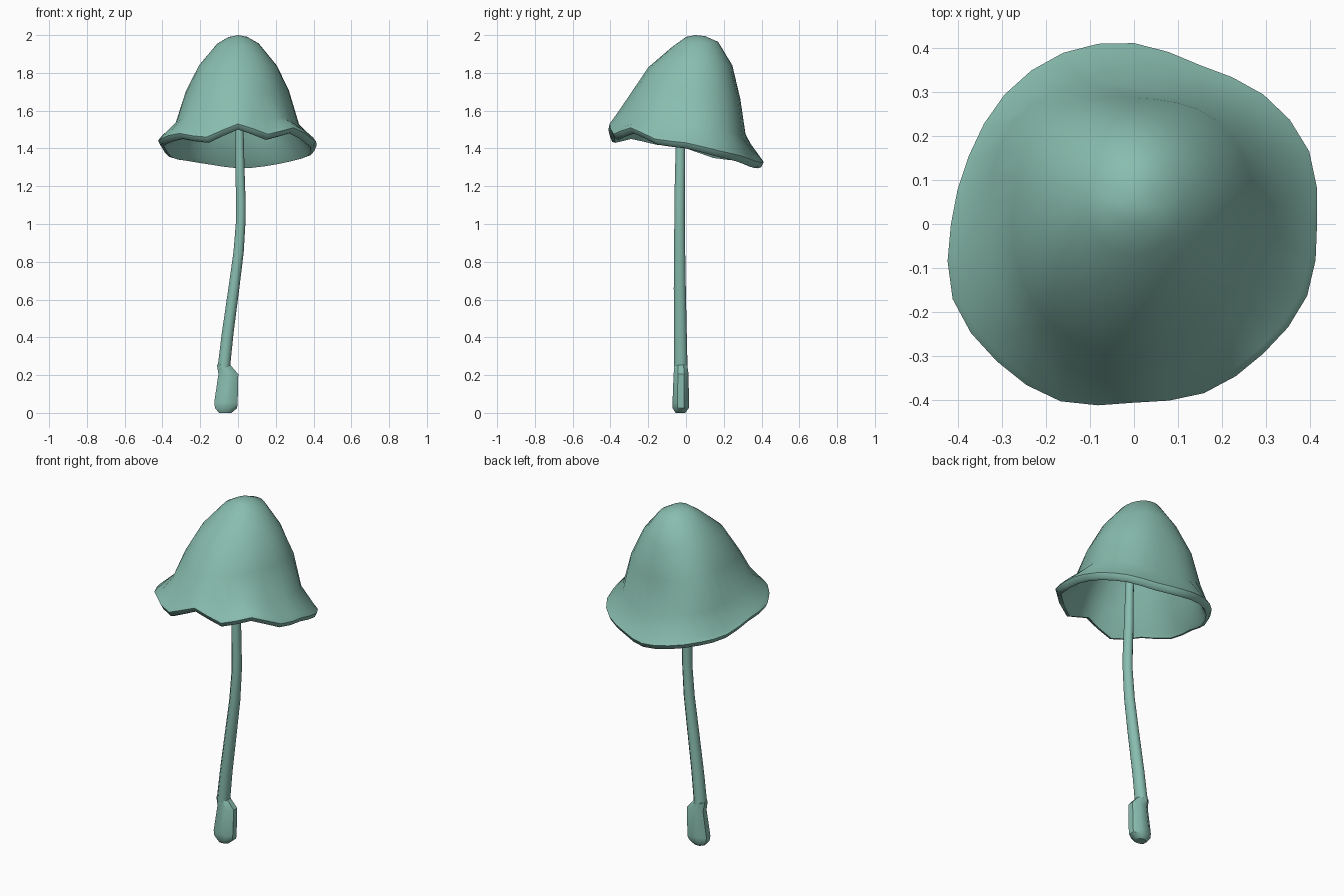
import bpy, bmesh, math

if "Cube" in bpy.data.objects:
    bpy.data.objects.remove(bpy.data.objects["Cube"])

mat = bpy.data.materials.new("sage_teal")
mat.diffuse_color = (0.25, 0.51, 0.43, 1)
mat.use_nodes = True
mat.node_tree.nodes["Principled BSDF"].inputs["Base Color"].default_value = mat.diffuse_color


def loft(name, rings, start_tip=None, end_tip=None, angle=50):
    """Skin closed rings of points; close each end with a tip point or a flat cap."""
    bm = bmesh.new()
    vr = [[bm.verts.new(p) for p in ring] for ring in rings]
    n = len(vr[0])
    for a, b in zip(vr, vr[1:]):
        for i in range(n):
            j = (i + 1) % n
            bm.faces.new((a[i], a[j], b[j], b[i]))
    for ring, tip in ((vr[0], start_tip), (vr[-1], end_tip)):
        if tip:
            t = bm.verts.new(tip)
            for i in range(n):
                bm.faces.new((ring[i], ring[(i + 1) % n], t))
        else:
            bm.faces.new(ring)
    bmesh.ops.recalc_face_normals(bm, faces=bm.faces)
    me = bpy.data.meshes.new(name)
    bm.to_mesh(me)
    bm.free()
    me.materials.append(mat)
    ob = bpy.data.objects.new(name, me)
    bpy.context.collection.objects.link(ob)
    bpy.ops.object.select_all(action='DESELECT')
    ob.select_set(True)
    bpy.context.view_layer.objects.active = ob
    bpy.ops.object.shade_smooth_by_angle(angle=math.radians(angle))
    return ob


def oval(x, y, z, rx, ry, n=8):
    return [(x + rx * math.cos(math.tau * (i + .5) / n),
             y + ry * math.sin(math.tau * (i + .5) / n), z) for i in range(n)]


# Cap: wavy rim radius and height, every 22.5 degrees from +x
RIM_R = [.415, .43, .415, .39, .41, .42, .415, .405,
         .415, .445, .44, .435, .405, .415, .415, .425]
RIM_Z = [1.40, 1.36, 1.33, 1.305, 1.295, 1.315, 1.335, 1.35,
         1.40, 1.42, 1.45, 1.43, 1.50, 1.445, 1.48, 1.42]
# Dome profiles (radius, height) around the crown centre
FRONT = [(.05, 1.99), (.12, 1.94), (.25, 1.83), (.35, 1.68), (.41, 1.59)]
SIDE = [(.05, 1.99), (.11, 1.955), (.205, 1.84), (.27, 1.71), (.325, 1.53)]
BACK = [(.05, 1.995), (.12, 1.965), (.195, 1.84), (.235, 1.66), (.26, 1.46)]
CY, SEG = .05, 32


def cyclic(tab, u):
    n, i = len(tab), int(u)
    f = u - i
    p, a, b, c = (tab[(i + k) % n] for k in (-1, 0, 1, 2))
    return a + .5 * f * (b - p + f * (2 * p - 5 * a + 4 * b - c + f * (3 * (a - b) + c - p)))


def dome(k, inset=0.0):
    ring = []
    for i in range(SEG):
        a = math.tau * i / SEG
        s = math.sin(a + math.radians(10))
        ends = FRONT if s < 0 else BACK
        w = s * s
        r = ends[k][0] * w + SIDE[k][0] * (1 - w)
        z = ends[k][1] * w + SIDE[k][1] * (1 - w)
        if k >= 3 and math.sin(a) > 0:      # fuller back corners
            r += .016 * math.sin(2 * a) ** 2
        if k >= 3:      # flutes follow the rim waves
            wave = cyclic(RIM_Z, i * 16 / SEG) - (1.40 - .08 * math.sin(a))
            z += wave * (.15 if k == 3 else .4)
        r -= inset
        ring.append((r * math.cos(a), CY + r * math.sin(a), z - inset * .6))
    return ring


def rim(dr, dz):
    ring = []
    for i in range(SEG):
        a, u = math.tau * i / SEG, i * 16 / SEG
        r = cyclic(RIM_R, u) + dr
        ring.append((r * math.cos(a), r * math.sin(a), cyclic(RIM_Z, u) + dz))
    return ring


rings = [dome(k) for k in range(5)]
rings += [rim(-.015, .05), rim(0, .03), rim(-.012, .005), rim(-.03, 0), rim(-.045, .025)]
# Thin hollow underside following the dome
rings += [dome(k, .018) for k in (4, 3, 2, 1)]
loft("cap", rings, (0, CY, 2.0), (0, CY, 1.97), 60)

# Stem: gently bent tapering tube
STEM = [(-.075, -.028, .24, .034), (-.055, -.03, .42, .032), (-.022, -.033, .66, .030),
        (.003, -.034, .85, .028), (.015, -.034, 1.02, .026), (.015, -.034, 1.12, .026),
        (.010, -.031, 1.30, .025), (.008, -.028, 1.50, .022), (.005, 0, 1.94, .02)]
loft("stem", [oval(x, y, z, r * 1.05, r * 1.15) for x, y, z, r in STEM])

# Bulb: faceted foot at the base of the stem
BULB = [(-.068, -.03, 0, .036, .028), (-.063, -.028, .025, .063, .046),
        (-.064, -.028, .055, .067, .047), (-.051, -.026, .205, .057, .043),
        (-.077, -.027, .255, .038, .036)]
bulb = [oval(x, y, z, rx, ry) for x, y, z, rx, ry in BULB]
loft("bulb_foot", bulb, None, None, 40)
